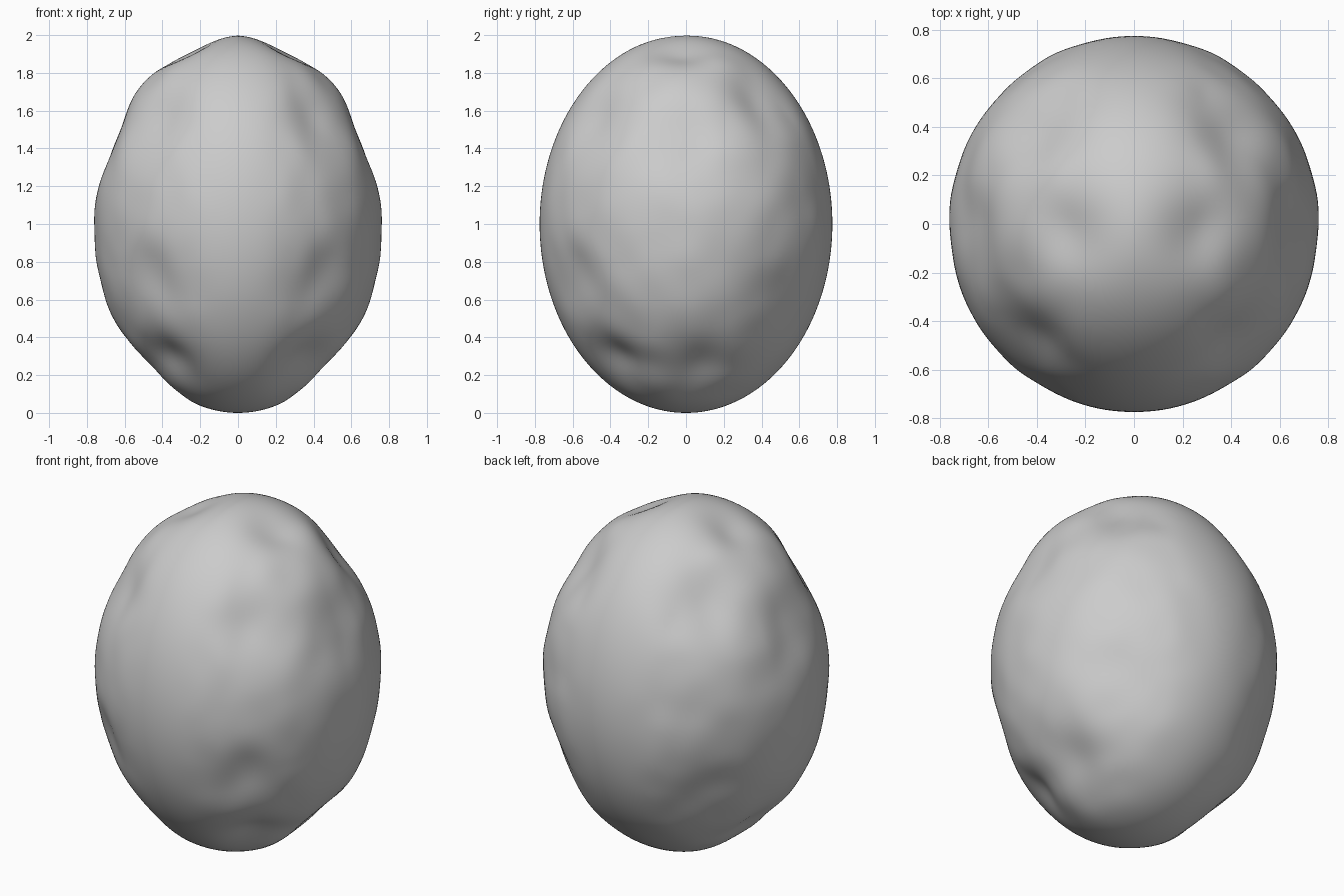
import bpy
import bmesh
from mathutils import Vector, noise

cube = bpy.data.objects.get("Cube")
if cube:
    bpy.data.objects.remove(cube)

# Stone colour
grey = bpy.data.materials.new("stone grey")
grey.use_nodes = True
colour = (0.6, 0.6, 0.6, 1)
grey.diffuse_color = colour
grey.node_tree.nodes["Principled BSDF"].inputs["Base Color"].default_value = colour

# Shallow hollows on one half: direction from the centre, reach, depth
HOLLOWS = [
    ((0.27, -0.03, 0.92), 0.17, 0.045),   # crown
    ((0.42, 0.41, 0.68), 0.19, 0.05),     # upper back
    ((0.42, -0.47, 0.55), 0.18, 0.04),    # upper front
    ((0.69, 0.0, 0.45), 0.24, 0.035),     # upper flank
    ((0.45, -0.58, -0.30), 0.19, 0.035),  # lower front
    ((0.38, -0.38, -0.74), 0.17, 0.06),   # front underside
    ((0.48, 0.06, -0.77), 0.19, 0.05),    # flank underside
    ((0.50, 0.50, -0.40), 0.20, 0.03),    # lower back
]

# Egg-shaped boulder, pressed in symmetrically on both halves
bm = bmesh.new()
bmesh.ops.create_icosphere(bm, subdivisions=6, radius=1)
for v in bm.verts:
    n = v.co.normalized()
    p = Vector((n.x * 0.765, n.y * 0.775, n.z))
    half = Vector((abs(p.x), p.y, p.z))
    normal = Vector((n.x / 0.765, n.y / 0.775, n.z)).normalized()
    push = 0
    for centre, reach, depth in HOLLOWS:
        d = (half - Vector(centre)).length / reach
        push += depth * 2.718 ** (-d * d)
    # Gentle unevenness, fading out along the middle line
    fade = min(1, half.x / 0.3) ** 2
    push += 0.008 * fade * (noise.noise(half * 5) + 0.3)
    v.co = p - normal * push + Vector((0, 0, 1))

mesh = bpy.data.meshes.new("boulder")
bm.to_mesh(mesh)
bm.free()
mesh.materials.append(grey)
mesh.shade_smooth()
boulder = bpy.data.objects.new("boulder", mesh)
bpy.context.collection.objects.link(boulder)
